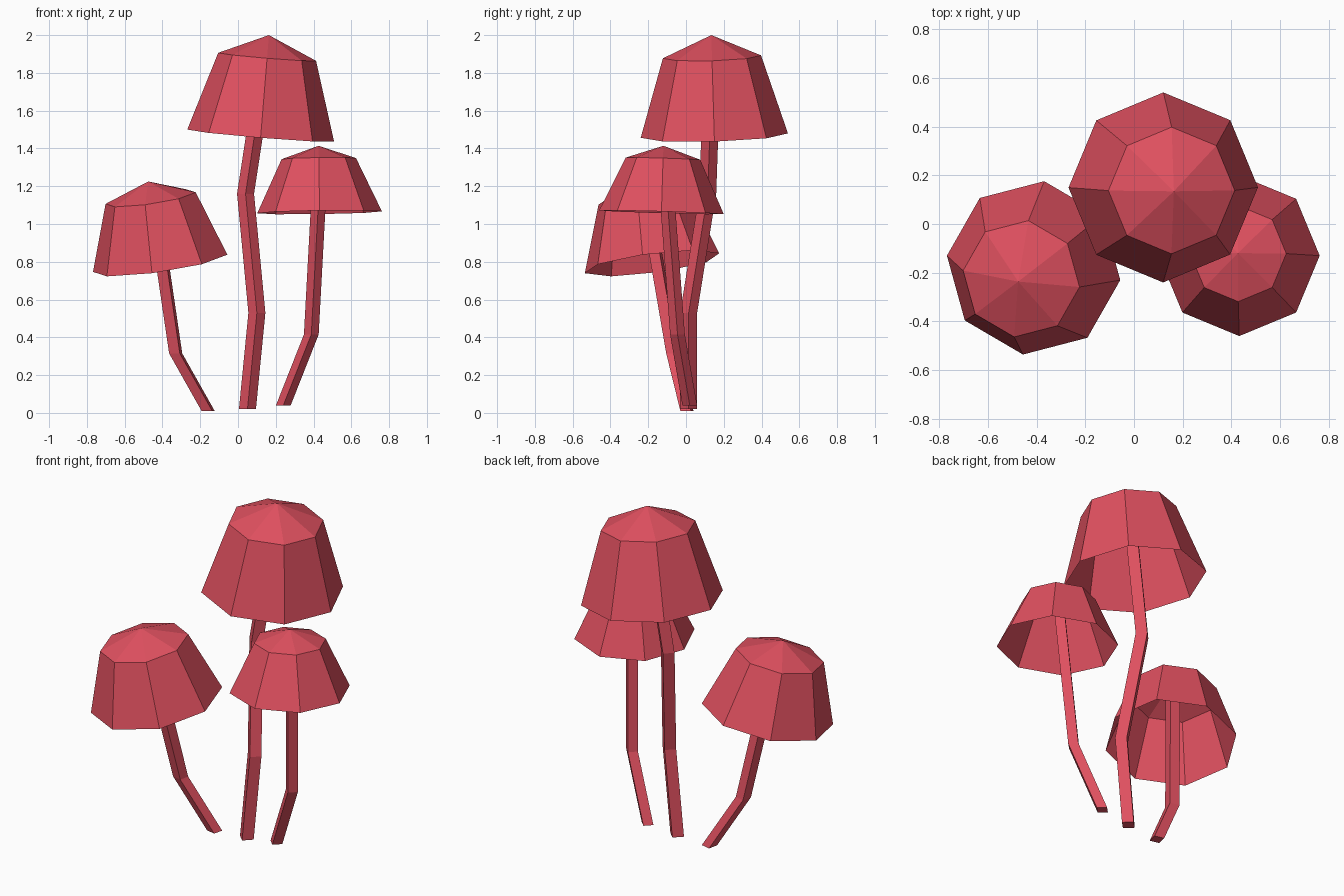
import bpy, bmesh
from math import cos, sin, pi, radians
from mathutils import Vector

if "Cube" in bpy.data.objects:
    bpy.data.objects.remove(bpy.data.objects["Cube"])

red = bpy.data.materials.new("mushroom_red")
red.diffuse_color = (0.74, 0.08, 0.115, 1)
red.use_nodes = True
red.node_tree.nodes["Principled BSDF"].inputs["Base Color"].default_value = red.diffuse_color


def ring(bm, centre, radius, sides, phase, axis=(0, 0, 1)):
    """Ring of vertices around a centre, facing along axis."""
    turn = Vector((0, 0, 1)).rotation_difference(Vector(axis))
    verts = []
    for i in range(sides):
        a = radians(phase) + 2 * pi * i / sides
        offset = turn @ Vector((cos(a), sin(a), 0)) * radius
        verts.append(bm.verts.new(Vector(centre) + offset))
    return verts


def bridge(bm, low, high):
    n = len(low)
    for i in range(n):
        j = (i + 1) % n
        bm.faces.new((low[i], low[j], high[j], high[i]))


def finish(bm, name):
    mesh = bpy.data.meshes.new(name)
    bm.to_mesh(mesh)
    bm.free()
    mesh.materials.append(red)
    bpy.context.collection.objects.link(bpy.data.objects.new(name, mesh))


def cap(name, base, axis, rim_r, top_r, shoulder, peak, phase=0):
    """Open eight-sided cap; shoulder and peak are heights above the rim centre."""
    bm = bmesh.new()
    base, axis = Vector(base), Vector(axis)
    rim = ring(bm, base, rim_r, 8, phase, axis)
    top = ring(bm, base + axis * shoulder, top_r, 8, phase, axis)
    bridge(bm, rim, top)
    apex = bm.verts.new(base + axis * peak)
    for i in range(8):
        bm.faces.new((top[i], top[(i + 1) % 8], apex))
    finish(bm, name)


def stem(name, path, radius, phase=0):
    """Square bent stem with level cross-sections."""
    bm = bmesh.new()
    rings = [ring(bm, p, radius, 4, phase) for p in path]
    for low, high in zip(rings, rings[1:]):
        bridge(bm, low, high)
    bm.faces.new(rings[0][::-1])
    bm.faces.new(rings[-1])
    finish(bm, name)


# tall middle mushroom
cap("tall_cap", (0.12, 0.15, 1.468), (0.082, -0.03, 1), 0.39, 0.26, 0.417, 0.532)
stem("tall_stem", [(0.05, 0.012, 0.02), (0.10, 0.014, 0.53),
                   (0.04, 0.115, 1.16), (0.15, 0.14, 1.88)], 0.045)

# leaning left mushroom
cap("left_cap", (-0.412, -0.18, 0.792), (-0.146, -0.13, 1), 0.362, 0.243, 0.345, 0.433, -7.5)
stem("left_stem", [(-0.158, 0.005, 0.01), (-0.33, -0.07, 0.315),
                   (-0.45, -0.21, 1.13)], 0.041, 32)

# small right mushroom
cap("right_cap", (0.432, -0.13, 1.062), (-0.015, 0.03, 1), 0.33, 0.197, 0.284, 0.352)
stem("right_stem", [(0.24, 0.02, 0.04), (0.388, -0.045, 0.415),
                    (0.438, -0.115, 1.34)], 0.039)
